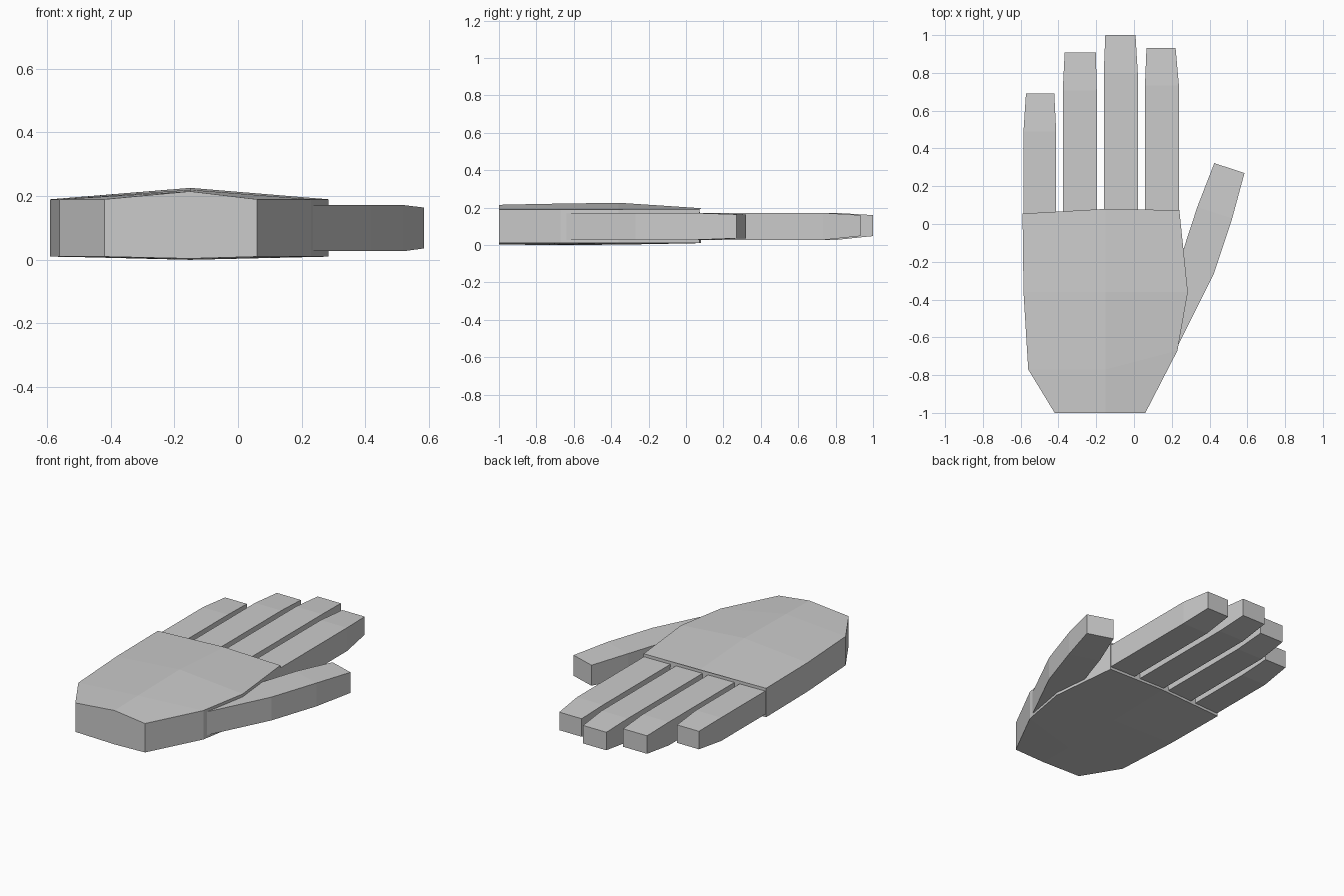
import bpy, bmesh

if "Cube" in bpy.data.objects:
    bpy.data.objects.remove(bpy.data.objects["Cube"])


def loft(name, rings):
    """Join equal-sized rings of points into a closed, flat-shaded solid."""
    bm = bmesh.new()
    loops = [[bm.verts.new(p) for p in ring] for ring in rings]
    n = len(loops[0])
    for a, b in zip(loops, loops[1:]):
        for i in range(n):
            j = (i + 1) % n
            bm.faces.new((a[i], a[j], b[j], b[i]))
    bm.faces.new(loops[0])
    bm.faces.new(loops[-1])
    bmesh.ops.recalc_face_normals(bm, faces=bm.faces)
    mesh = bpy.data.meshes.new(name)
    bm.to_mesh(mesh)
    bm.free()
    obj = bpy.data.objects.new(name, mesh)
    bpy.context.collection.objects.link(obj)
    return obj


def slab_ring(left, right, low, high):
    return [(*left, low), (*right, low), (*right, high), (*left, high)]


def palm_ring(left, mid_y, right, low, high):
    """Six-sided section with a ridge along the middle of the hand."""
    return [(*left, 0.01), (-0.15, mid_y, low), (*right, 0.01),
            (*right, 0.19), (-0.15, mid_y, high), (*left, 0.19)]


# Palm, from wrist to knuckles
loft("palm", [
    palm_ring((-0.42, -1.0), -1.0, (0.06, -1.0), 0.004, 0.215),
    palm_ring((-0.56, -0.77), -0.77, (0.23, -0.67), 0.0, 0.22),
    palm_ring((-0.585, -0.36), -0.36, (0.285, -0.36), 0.002, 0.226),
    palm_ring((-0.59, 0.055), 0.08, (0.24, 0.073), 0.012, 0.197),
])

# Fingers: name, base left/right, tip left/right, tip y
for name, bl, br, tl, tr, tip in [
    ("little_finger", -0.585, -0.412, -0.572, -0.422, 0.69),
    ("ring_finger", -0.377, -0.197, -0.367, -0.202, 0.907),
    ("middle_finger", -0.16, 0.02, -0.152, 0.008, 1.0),
    ("index_finger", 0.058, 0.238, 0.066, 0.22, 0.932),
]:
    bend = tip - 0.2
    loft(name, [
        slab_ring((bl, 0.04), (br, 0.04), 0.027, 0.172),
        slab_ring((bl, bend), (br, bend), 0.027, 0.172),
        slab_ring((tl, tip), (tr, tip), 0.048, 0.16),
    ])

# Thumb, leaving the side of the palm
loft("thumb", [
    slab_ring((0.12, -0.58), (0.23, -0.65), 0.027, 0.172),
    slab_ring((0.25, -0.17), (0.42, -0.27), 0.027, 0.172),
    slab_ring((0.335, 0.09), (0.52, 0.03), 0.027, 0.172),
    slab_ring((0.425, 0.322), (0.585, 0.27), 0.036, 0.164),
])
